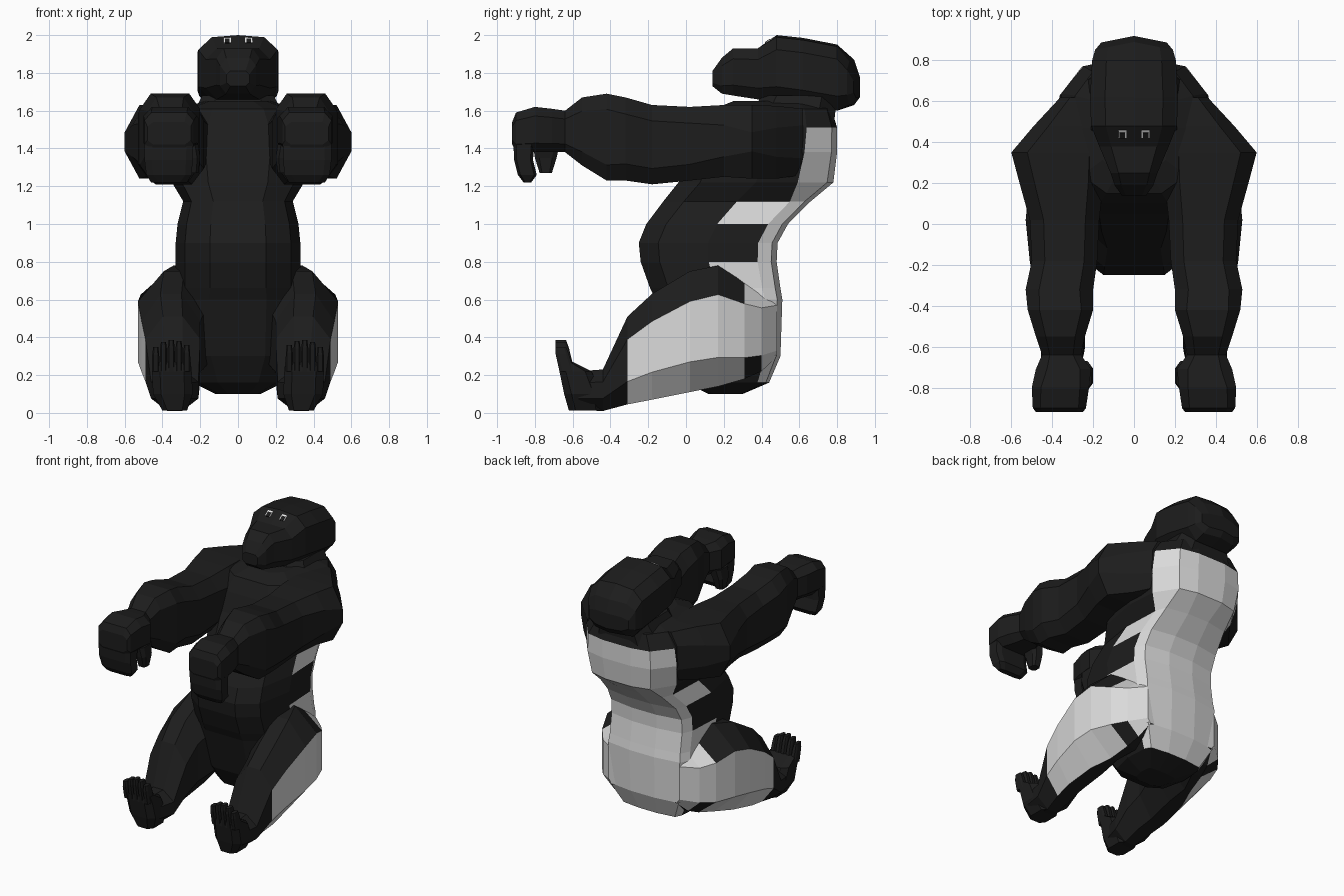
import bpy, bmesh, math
from mathutils import Matrix, Vector

if "Cube" in bpy.data.objects:
    bpy.data.objects.remove(bpy.data.objects["Cube"])


def material(name, rgb):
    m = bpy.data.materials.new(name)
    m.diffuse_color = (*rgb, 1)
    m.use_nodes = True
    m.node_tree.nodes["Principled BSDF"].inputs["Base Color"].default_value = m.diffuse_color
    return m


BLACK = material("black_fur", (0.012, 0.012, 0.012))
SILVER = material("silver_fur", (0.7, 0.7, 0.7))
WHITE = material("eye_white", (0.8, 0.8, 0.8))


def loft(name, rings, silver=lambda row, side: False, mirror=False, mats=(BLACK, SILVER), cap=0):
    """Skin a list of equal-length rings, cap both ends, colour faces by rule."""
    bm = bmesh.new()
    vs = [[bm.verts.new(p) for p in r] for r in rings]
    n = len(rings[0])
    for i in range(len(rings) - 1):
        for j in range(n):
            k = (j + 1) % n
            f = bm.faces.new((vs[i][j], vs[i][k], vs[i + 1][k], vs[i + 1][j]))
            f.material_index = int(silver(i, j))
    bm.faces.new(vs[0])
    bm.faces.new(vs[-1]).material_index = cap
    bmesh.ops.recalc_face_normals(bm, faces=bm.faces)
    me = bpy.data.meshes.new(name)
    bm.to_mesh(me)
    bm.free()
    for m in mats:
        me.materials.append(m)
    ob = bpy.data.objects.new(name, me)
    bpy.context.collection.objects.link(ob)
    if mirror:
        ob.modifiers.new("mirror", 'MIRROR').use_mirror_merge = False
    return ob


def octagon(y, x0, x1, z0, z1, fa=0.3, fb=0.3):
    """Chamfered rectangle in the x-z plane, starting at the outer face."""
    a, b = (x1 - x0) * fa, (z1 - z0) * fb
    return [(x1, y, z0 + b), (x1, y, z1 - b), (x1 - a, y, z1), (x0 + a, y, z1),
            (x0, y, z1 - b), (x0, y, z0 + b), (x0 + a, y, z0), (x1 - a, y, z0)]


def slab(z, x0, x1, y0, y1, f=0.2):
    """Chamfered rectangle in the x-y plane."""
    a, b = (x1 - x0) * f, (y1 - y0) * f
    return [(x1, y0 + b, z), (x1, y1 - b, z), (x1 - a, y1, z), (x0 + a, y1, z),
            (x0, y1 - b, z), (x0, y0 + b, z), (x0 + a, y0, z), (x1 - a, y0, z)]


# torso: z, front y, back y, half width
TORSO = [(.10, .12, .30, .12), (.16, .0, .44, .24), (.3, -.08, .50, .32),
         (.6, -.16, .51, .335), (.66, -.19, .50, .33), (.8, -.24, .48, .33),
         (.9, -.25, .485, .33), (1.0, -.21, .54, .32), (1.12, -.12, .66, .29),
         (1.22, -.04, .78, .35), (1.38, .05, .80, .38), (1.51, .10, .80, .37),
         (1.61, .15, .77, .30), (1.65, .25, .70, .18)]


def torso_ring(z, yf, yb, w):
    high = z > 1.15
    half = [(.45, 0), (.85, .14), (1, .5), (.96, .77 if high else .86),
            (.67 if high else .86, .96), (.3, 1)]
    right = [(u * w, yf + v * (yb - yf), z) for u, v in half]
    return right + [(-x, y, z) for x, y, z in reversed(right)]


def torso_silver(row, side):
    back = 3 <= side <= 7 and 1 <= row <= 10             # saddle down the back
    spike = side in (2, 8) and row in (2, 3, 4, 7)       # stripes reaching round the flanks
    return back or spike


loft("torso", [torso_ring(*r) for r in TORSO], torso_silver)

# head and muzzle: y, half width, bottom, top
HEAD = [(.14, .06, 1.73, 1.81), (.19, .095, 1.69, 1.88), (.25, .115, 1.68, 1.93),
        (.38, .17, 1.66, 1.93), (.48, .21, 1.65, 2.0), (.62, .215, 1.63, 1.985),
        (.80, .205, 1.60, 1.95), (.89, .19, 1.63, 1.87), (.92, .16, 1.67, 1.78)]


def head_ring(y, w, z0, z1):
    """Octagon with a ridge line, bowed towards the crown at the back."""
    ring = octagon(y, -w, w, z0, z1, .17, .22)
    ring = ring[:3] + [(0, y, z1)] + ring[3:7] + [(0, y, z0)] + ring[7:]
    bow = .2 if y > .85 else 0
    drop = .08 if y > .45 else 0
    return [(x, yy - bow * abs(x), z - (drop * abs(x) if z > z1 - .001 else 0)) for x, yy, z in ring]


loft("head", [head_ring(*r) for r in HEAD])

# neck
loft("neck", [slab(1.5, -.28, .28, .3, .78), slab(1.68, -.19, .19, .40, .80)])

# arm with palm: y, inner x, outer x, bottom, top, side and height chamfers
ARM = [(.62, .12, .36, 1.26, 1.61, .2, .25), (.48, .13, .49, 1.24, 1.625, .2, .3),
       (.35, .14, .60, 1.24, 1.63, .17, .37),
       (.2, .15, .56, 1.25, 1.63, .18, .28), (.02, .17, .51, 1.23, 1.62, .2, .22),
       (-.18, .18, .50, 1.21, 1.63, .2, .2), (-.32, .20, .53, 1.23, 1.67, .2, .2),
       (-.42, .20, .52, 1.23, 1.69, .18, .18), (-.55, .24, .48, 1.31, 1.67, .2, .2),
       (-.64, .26, .45, 1.38, 1.60, .2, .2), (-.71, .21, .48, 1.38, 1.61, .2, .2),
       (-.80, .22, .50, 1.38, 1.62, .16, .2), (-.90, .235, .495, 1.38, 1.59, .14, .2),
       (-.92, .25, .48, 1.42, 1.54, .14, .2)]
loft("arm", [octagon(*r) for r in ARM], mirror=True)

# curled fingers and thumb
loft("fingers", [slab(1.46, .235, .495, -.915, -.80, .14), slab(1.34, .24, .495, -.91, -.81, .14),
                 slab(1.26, .245, .485, -.89, -.79, .14), slab(1.22, .27, .46, -.86, -.82)],
     mirror=True)
loft("thumb", [slab(1.42, .21, .30, -.81, -.67), slab(1.35, .20, .28, -.80, -.685),
               slab(1.27, .21, .27, -.775, -.71)], mirror=True)

# leg: y, inner x, outer x, bottom, top, side and height chamfers
LEG = [(-.57, .25, .44, .015, .22, .34, .3), (-.44, .21, .46, .01, .23, .34, .3),
       (-.31, .20, .49, .045, .51, .32, .26), (-.18, .20, .51, .07, .63, .32, .26),
       (.02, .15, .53, .11, .75, .36, .25), (.17, .12, .515, .14, .78, .44, .24),
       (.31, .10, .46, .18, .69, .40, .22), (.40, .08, .39, .22, .64, .3, .2),
       (.483, .06, .285, .30, .60, .1, .1)]


def leg_silver(row, side):
    outer = row >= 2 and side in (0, 7)           # outer thigh, down to the ankle
    return (outer and not (row == 6 and side == 7)) or (row >= 6 and side == 1)


loft("leg", [octagon(*r) for r in LEG], leg_silver, mirror=True, cap=1)

# upturned foot and toes
loft("foot", [slab(.012, .27, .40, -.62, -.44), slab(.10, .24, .45, -.645, -.45),
              slab(.22, .245, .455, -.67, -.50), slab(.27, .25, .45, -.67, -.60)], mirror=True)
for i in range(5):
    x = .252 + i * .041
    top = (.36, .38, .385, .375, .35)[i]
    loft("toe_%d" % (i + 1), [slab(.22, x, x + .039, -.67, -.59),
                              slab(top - .04, x + .001, x + .038, -.69, -.62),
                              slab(top, x + .006, x + .033, -.69, -.635)], mirror=True)


# eyes: thin plates lying on the sloping brow
def brow_plate(name, t0, t1, x0, x1, lift, mat):
    a, b = Vector((0, .38, 1.93)), Vector((0, .48, 2.0))
    n = Vector((0, -.07, .10)).normalized()
    rings = []
    for h in (-.004, lift):
        lo, hi = a.lerp(b, t0) + n * h, a.lerp(b, t1) + n * h
        rings.append([(x0, lo.y, lo.z), (x1, lo.y, lo.z), (x1, hi.y, hi.z), (x0, hi.y, hi.z)])
    loft(name, rings, mirror=True, mats=(mat,))


brow_plate("eye", .42, .78, .037, .077, .002, WHITE)
brow_plate("pupil", .40, .68, .044, .070, .005, BLACK)
